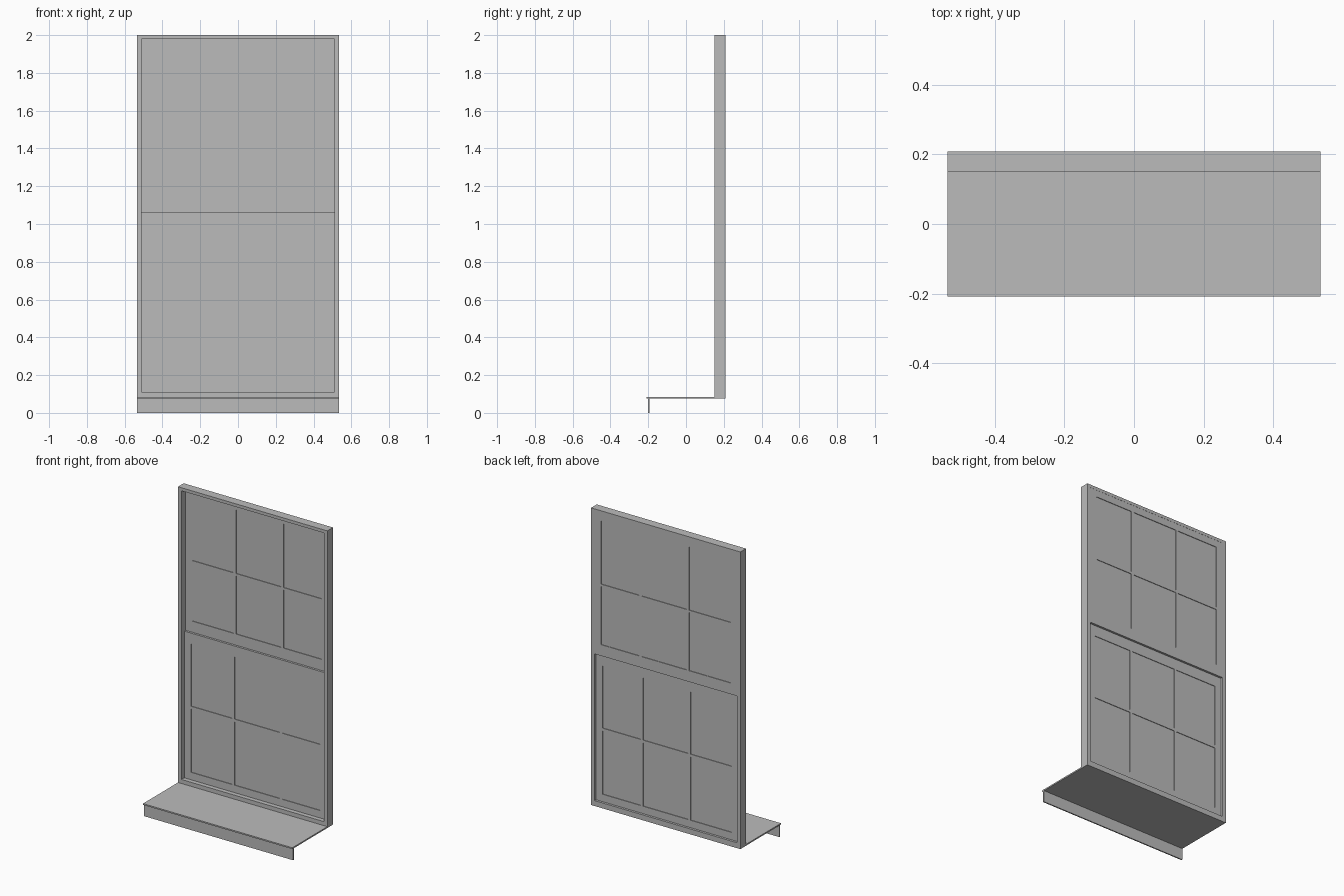
import bpy
import bmesh
from mathutils import Vector

cube = bpy.data.objects.get("Cube")
if cube:
    bpy.data.objects.remove(cube, do_unlink=True)

# Single grey finish
grey = bpy.data.materials.new("light_grey")
grey.use_nodes = True
colour = (0.5, 0.5, 0.5, 1)
grey.diffuse_color = colour
grey.node_tree.nodes["Principled BSDF"].inputs["Base Color"].default_value = colour


def build(name, boxes):
    """One object made of boxes given as ((x0, x1), (y0, y1), (z0, z1))."""
    bm = bmesh.new()
    for spans in boxes:
        low, high = (Vector(corner) for corner in zip(*spans))
        verts = bmesh.ops.create_cube(bm, size=1)["verts"]
        bmesh.ops.scale(bm, vec=high - low, verts=verts)
        bmesh.ops.translate(bm, vec=(low + high) / 2, verts=verts)
    mesh = bpy.data.meshes.new(name)
    bm.to_mesh(mesh)
    bm.free()
    mesh.materials.append(grey)
    obj = bpy.data.objects.new(name, mesh)
    bpy.context.collection.objects.link(obj)
    return obj


def ring(outer, inner, depth, bottom, low, high, top):
    """Two uprights with a rail at the bottom and the top."""
    return [((-outer, -inner), depth, (bottom, top)),
            ((inner, outer), depth, (bottom, top)),
            ((-inner, inner), depth, (bottom, low)),
            ((-inner, inner), depth, (high, top))]


HALF = 0.535
JAMB = 0.51
OPENING = 0.463
COLUMNS = [(-OPENING, -0.167), (-0.15, 0.172), (0.192, OPENING)]
RECESS = 0.004


def sash(name, depth, bottom, top, rows):
    low, high = rows[0][0], rows[-1][1]
    boxes = ring(JAMB, OPENING, depth, bottom, low, high, top)
    # Upright glazing bars between neighbouring columns
    for a, b in zip(COLUMNS, COLUMNS[1:]):
        boxes.append(((a[1], b[0]), depth, (low, high)))
    # Cross bars between the rows
    for a, b in zip(rows, rows[1:]):
        boxes += [(column, depth, (a[1], b[0])) for column in COLUMNS]
    build(name + "_sash", boxes)
    # Panes slightly recessed on both sides
    pane_depth = (depth[0] + RECESS, depth[1] - RECESS)
    build(name + "_panes", [(c, pane_depth, r) for c in COLUMNS for r in rows])


# Outer frame
build("window_frame", ring(HALF, JAMB, (0.15, 0.208), 0.075, 0.11, 1.98, 2.0))

# Upper sash sits behind the lower one
sash("upper", (0.193, 0.207), 1.06, 1.98, [(1.132, 1.508), (1.524, 1.935)])
sash("lower", (0.179, 0.193), 0.11, 1.06, [(0.158, 0.568), (0.586, 0.99)])

# Sill board and the apron hanging under its front edge
build("sill", [((-HALF, HALF), (-0.208, 0.15), (0.075, 0.084))])
build("apron", [((-HALF, HALF), (-0.2, -0.192), (0, 0.075))])
